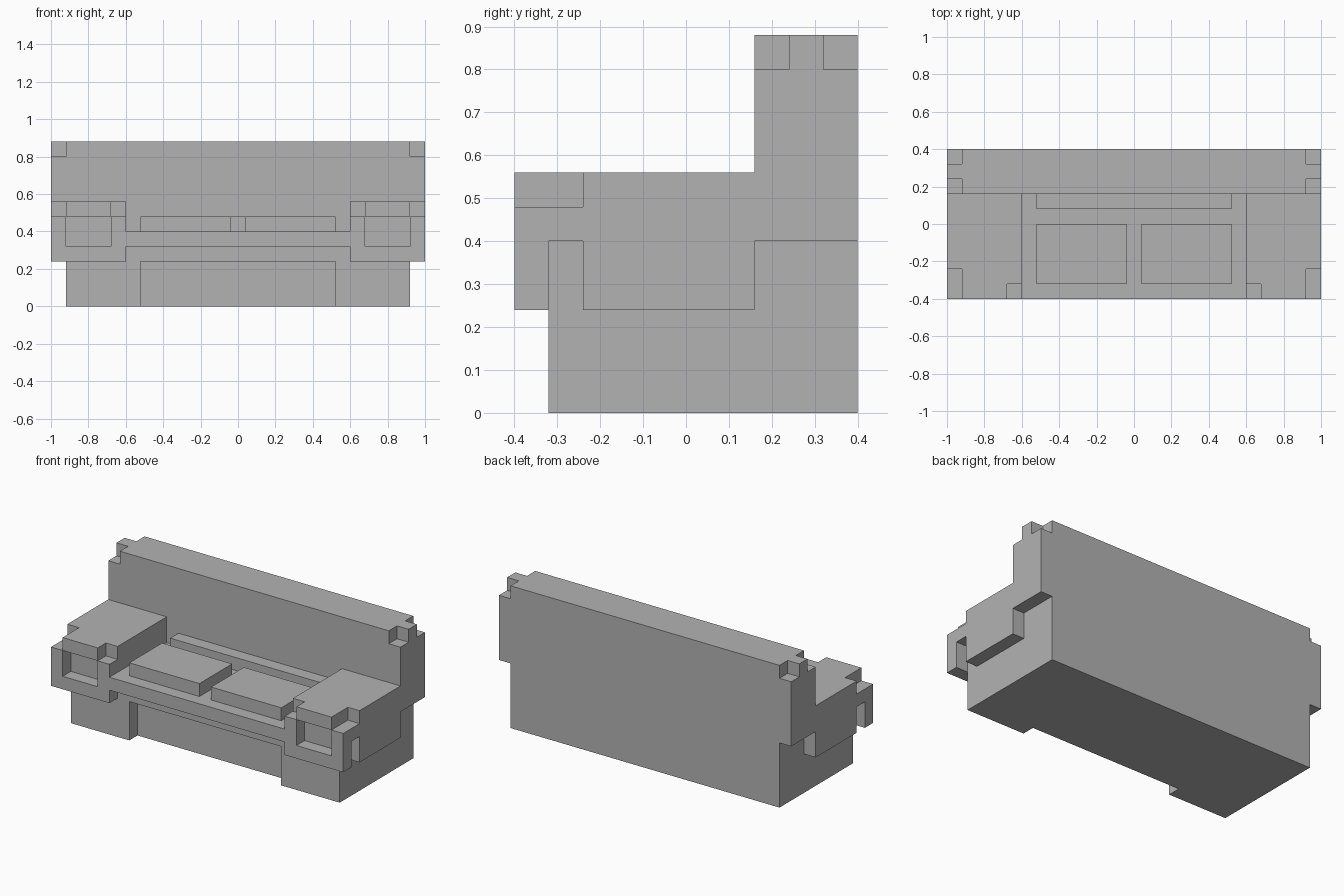
import bpy
import bmesh
from mathutils import Vector

cube = bpy.data.objects.get("Cube")
if cube:
    bpy.data.objects.remove(cube, do_unlink=True)

U = 0.08   # size of one block; the whole sofa sits on this block grid
OUT = 0.1  # how far cutters poke past a surface

grey = bpy.data.materials.new("plain grey")
grey.use_nodes = True
grey.diffuse_color = (0.45, 0.45, 0.45, 1)
grey.node_tree.nodes["Principled BSDF"].inputs["Base Color"].default_value = grey.diffuse_color


def box(name, x, y, z):
    """Box from (low, high) ranges on each axis."""
    bm = bmesh.new()
    bmesh.ops.create_cube(bm, size=1)
    lo, hi = Vector((x[0], y[0], z[0])), Vector((x[1], y[1], z[1]))
    for v in bm.verts:
        v.co = Vector([(lo[i] + hi[i]) / 2 + v.co[i] * (hi[i] - lo[i]) for i in range(3)])
    mesh = bpy.data.meshes.new(name)
    bm.to_mesh(mesh)
    bm.free()
    mesh.materials.append(grey)
    obj = bpy.data.objects.new(name, mesh)
    bpy.context.collection.objects.link(obj)
    return obj


def cut(obj, x, y, z):
    """Carve a box-shaped notch out of a part."""
    cutter = box("cutter", x, y, z)
    cutter.hide_render = True
    mod = obj.modifiers.new("notch", 'BOOLEAN')
    mod.operation, mod.solver, mod.object = 'DIFFERENCE', 'EXACT', cutter
    deps = bpy.context.evaluated_depsgraph_get()
    mesh = bpy.data.meshes.new_from_object(obj.evaluated_get(deps))
    obj.modifiers.clear()
    obj.data = mesh
    bpy.data.objects.remove(cutter, do_unlink=True)


def side(s, a, b):
    """Range a..b on the left (s = 1) or mirrored to the right (s = -1)."""
    return tuple(sorted((s * a, s * b)))


FRONT, BACK, REST = -0.4, 0.4, 0.16   # REST is the front of the backrest
SEAT, ARM_LOW, ARM_TOP, TOP = 0.4, 0.24, 0.56, 0.88

# Base with a toe recess and room for the arms
base = box("base", (-0.92, 0.92), (FRONT + U, BACK), (0, SEAT))
cut(base, (-0.52, 0.52), (FRONT - OUT, FRONT + 2 * U), (-OUT, ARM_LOW))
for s in (1, -1):
    cut(base, side(s, 0.6, 1 + OUT), (FRONT - OUT, REST), (ARM_LOW, SEAT + OUT))

# Overhanging seat edge
box("seat_edge", (-0.6, 0.6), (FRONT, FRONT + U), (SEAT - U, SEAT))

# Backrest with notched top corners
backrest = box("backrest", (-1, 1), (REST, BACK), (SEAT, TOP))
for s in (1, -1):
    corner = side(s, 1 - U, 1 + OUT)
    cut(backrest, corner, (REST - OUT, REST + U), (TOP - U, TOP + OUT))
    cut(backrest, corner, (BACK - U, BACK + OUT), (TOP - U, TOP + OUT))

# Lower back roll
box("back_roll", (-0.52, 0.52), (REST - U, REST), (SEAT, SEAT + U))

for s, label in ((1, "left"), (-1, "right")):
    # Seat cushion
    box(label + "_cushion", side(s, 0.04, 0.52), (FRONT + U, 0), (SEAT, SEAT + U))

    # Armrest: front hollow, side slot, outer and inner top corner notches
    arm = box(label + "_armrest", side(s, 0.6, 1), (FRONT, REST), (ARM_LOW, ARM_TOP))
    cut(arm, side(s, 0.68, 0.92), (FRONT - OUT, FRONT + U), (ARM_LOW + U, ARM_TOP - U))
    cut(arm, side(s, 0.92, 1 + OUT), (FRONT + U, FRONT + 2 * U), (ARM_LOW - OUT, SEAT))
    cut(arm, side(s, 0.92, 1 + OUT), (FRONT - OUT, FRONT + 2 * U), (ARM_TOP - U, ARM_TOP + OUT))
    cut(arm, side(s, 0.6 - OUT, 0.68), (FRONT - OUT, FRONT + U), (ARM_TOP - U, ARM_TOP + OUT))
